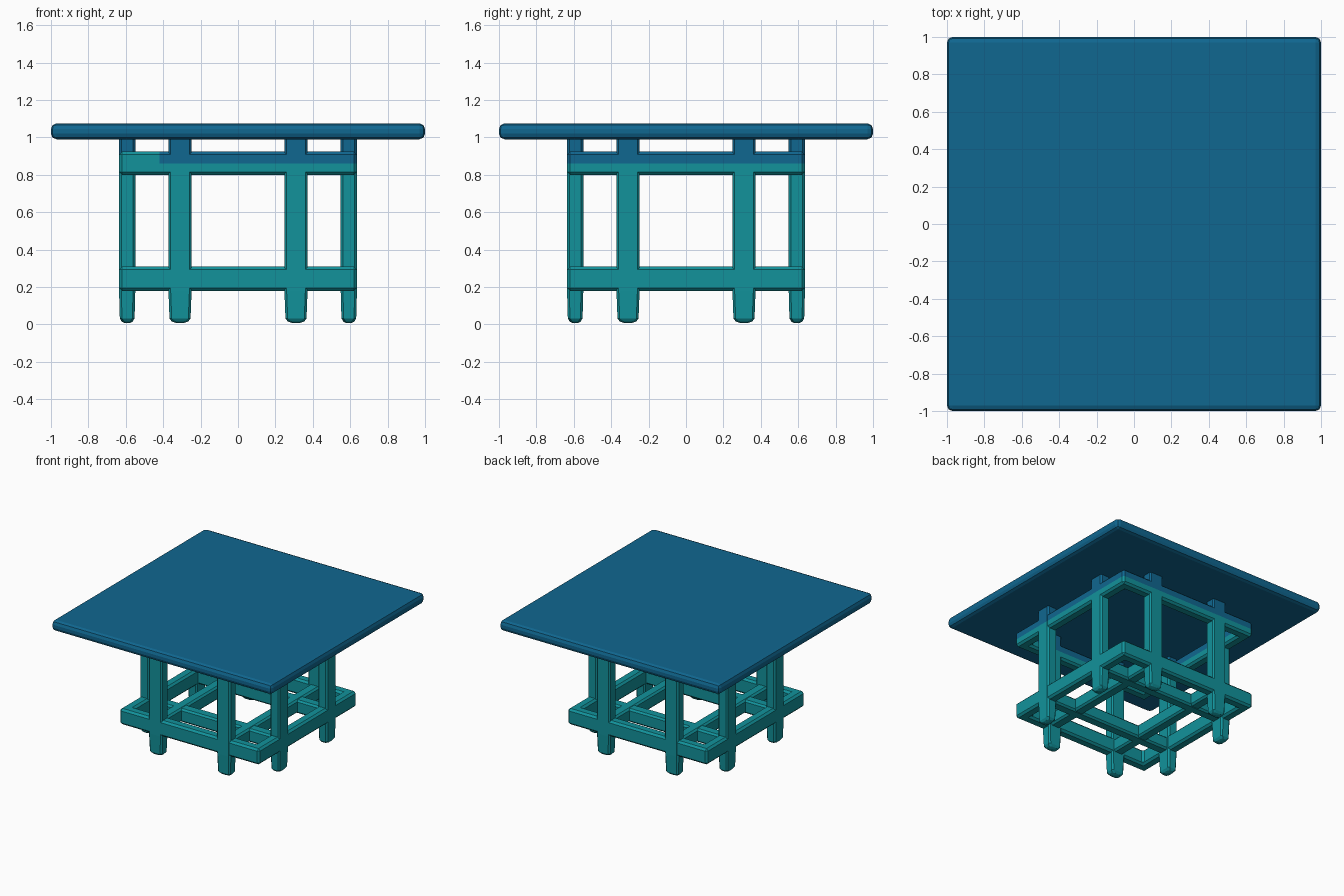
import bpy, bmesh

cube = bpy.data.objects.get("Cube")
if cube:
    bpy.data.objects.remove(cube)


def material(name, rgb):
    m = bpy.data.materials.new(name)
    m.use_nodes = True
    m.diffuse_color = (*rgb, 1)
    m.node_tree.nodes["Principled BSDF"].inputs["Base Color"].default_value = (*rgb, 1)
    return m


TEAL = material("teal", (0.006, 0.29, 0.33))
BLUE = material("blue", (0.005, 0.135, 0.28))

OUT = 0.635      # outer face of the base
THICK = 0.085    # thickness of rails and legs
LEG = 0.31       # leg offset from the middle
SPLIT = 0.86     # height where teal turns to blue


def finish(name, bm, mats, bevel, segments=1):
    bmesh.ops.recalc_face_normals(bm, faces=bm.faces)
    mesh = bpy.data.meshes.new(name)
    bm.to_mesh(mesh)
    bm.free()
    for m in mats:
        mesh.materials.append(m)
    ob = bpy.data.objects.new(name, mesh)
    bpy.context.collection.objects.link(ob)
    mod = ob.modifiers.new("soft_edges", "BEVEL")
    mod.width, mod.segments = bevel, segments
    mod.limit_method = "ANGLE"
    return ob


def box(lo, hi):
    bm = bmesh.new()
    bmesh.ops.create_cube(bm, size=1)
    for v in bm.verts:
        for i in range(3):
            v.co[i] = lo[i] if v.co[i] < 0 else hi[i]
    return bm


def cut(bm, point, normal):
    geom = bm.verts[:] + bm.edges[:] + bm.faces[:]
    bmesh.ops.bisect_plane(bm, geom=geom, plane_co=point, plane_no=normal)


def square_frame(z0, z1):
    """Square ring with mitred corners and a rectangular section."""
    bm = bmesh.new()
    inner = OUT - THICK
    section = [(OUT, z0), (OUT, z1), (inner, z1), (inner, z0)]
    corners = [(-1, -1), (1, -1), (1, 1), (-1, 1)]
    rings = [[bm.verts.new((sx * r, sy * r, z)) for r, z in section]
             for sx, sy in corners]
    for i in range(4):
        a, b = rings[i], rings[(i + 1) % 4]
        for j in range(4):
            k = (j + 1) % 4
            bm.faces.new((a[j], b[j], b[k], a[k]))
    return bm


# Table top
finish("table_top", box((-1, -1, 0.99), (1, 1, 1.075)), [BLUE], 0.03, 2)

# Lower frame
finish("lower_frame", square_frame(0.18, 0.31), [TEAL], 0.016)

# Upper frame: blue upper half, teal lower half and front right corner
bm = square_frame(0.80, 0.925)
cut(bm, (0, 0, SPLIT), (0, 0, 1))
cut(bm, (-0.42, 0, 0), (1, 0, 0))
cut(bm, (0, -0.42, 0), (0, 1, 0))
for f in bm.faces:
    c = f.calc_center_median()
    corner = c.x < -0.42 and c.y < -0.42
    f.material_index = int(c.z > SPLIT and not corner)
finish("upper_frame", bm, [TEAL, BLUE], 0.016)


def leg(name, x, y, half_x, half_y):
    bm = box((x - half_x, y - half_y, 0.02), (x + half_x, y + half_y, 1.0))
    cut(bm, (0, 0, 0.18), (0, 0, 1))
    cut(bm, (0, 0, SPLIT), (0, 0, 1))
    # Slightly tapered foot with a shallow point
    for v in bm.verts:
        if v.co.z < 0.1:
            v.co.x = x + (v.co.x - x) * 0.9
            v.co.y = y + (v.co.y - y) * 0.9
    bottom = min(bm.faces, key=lambda f: f.calc_center_median().z)
    tip = bmesh.ops.poke(bm, faces=[bottom])["verts"][0]
    tip.co.z = 0.0
    for f in bm.faces:
        f.material_index = int(f.calc_center_median().z > SPLIT)
    finish(name, bm, [TEAL, BLUE], 0.012)


# Two legs on each side of the base
WIDE, THIN = 0.062, THICK / 2 + 0.001
MID = OUT - THICK / 2
for s, side in ((-1, "right"), (1, "left")):
    for t, end in ((-1, "front"), (1, "back")):
        leg(f"{end}_leg_{side}", s * LEG, t * MID, WIDE, THIN)
        leg(f"{side}_side_leg_{end}", s * MID, t * LEG, THIN, WIDE)

# Crossing stretchers between opposite legs
REACH = OUT - THICK / 2
for s, side, end in ((-1, "right", "front"), (1, "left", "back")):
    lo, hi = s * LEG - 0.045, s * LEG + 0.045
    finish(f"{side}_stretcher", box((lo, -REACH, 0.19), (hi, REACH, 0.30)), [TEAL], 0.014)
    finish(f"{end}_stretcher", box((-REACH, lo, 0.187), (REACH, hi, 0.297)), [TEAL], 0.014)
